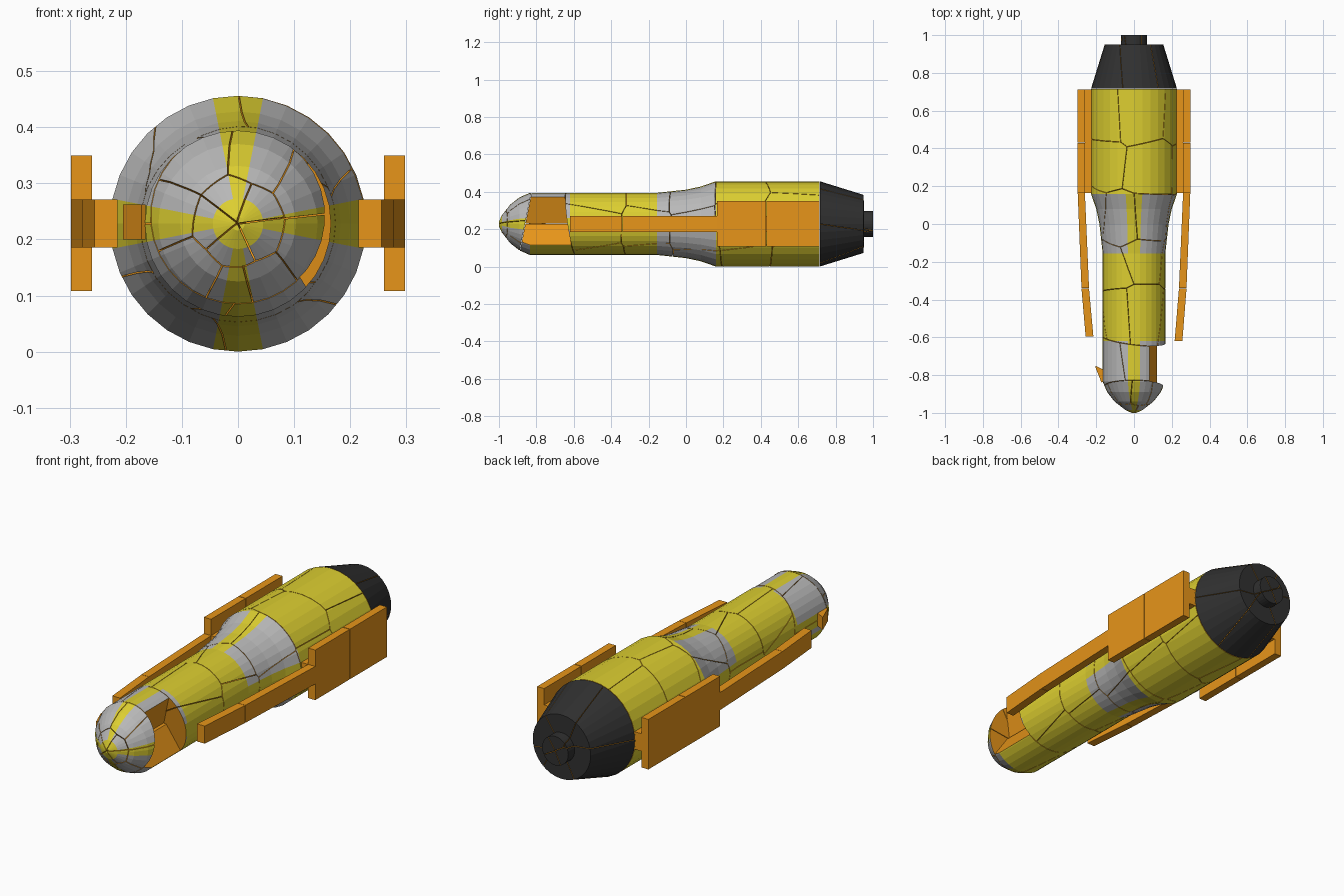
import bpy, bmesh, math, random
from mathutils import Vector

if "Cube" in bpy.data.objects:
    bpy.data.objects.remove(bpy.data.objects["Cube"])

random.seed(7)
CZ = 0.228      # height of the body axis
SIDES = 32
GAP = 0.0012    # half width of the cracks


def material(name, rgb):
    m = bpy.data.materials.new(name)
    m.diffuse_color = (*rgb, 1)
    m.use_nodes = True
    m.node_tree.nodes["Principled BSDF"].inputs["Base Color"].default_value = m.diffuse_color
    return m


MATS = [material("yellow_paint", (0.72, 0.62, 0.03)), material("grey_paint", (0.48, 0.48, 0.48)),
        material("dark_engine", (0.03, 0.03, 0.03)), material("orange_core", (0.8, 0.3, 0.01))]
YELLOW, GREY, DARK, ORANGE = range(4)


def make_object(bm, name):
    bmesh.ops.recalc_face_normals(bm, faces=bm.faces[:])
    me = bpy.data.meshes.new(name)
    bm.to_mesh(me)
    bm.free()
    for m in MATS:
        me.materials.append(m)
    ob = bpy.data.objects.new(name, me)
    bpy.context.collection.objects.link(ob)
    return ob


# Body profile (y, radius), revolved around the long axis
PROFILE = [(-1.0, 0.012), (-0.985, 0.045), (-0.94, 0.103), (-0.89, 0.142), (-0.835, 0.166),
           (-0.62, 0.166), (-0.155, 0.166), (0.0, 0.183), (0.08, 0.2), (0.16, 0.228),
           (0.715, 0.228), (0.95, 0.155), (0.951, 0.07), (1.0, 0.07)]


def paint(ring, side):
    y = (PROFILE[ring][0] + PROFILE[ring + 1][0]) / 2
    stripe = side % 8 in (0, 7)
    if y > 0.715:
        return DARK
    if stripe or y < -0.985:
        return YELLOW
    if -0.155 < y < 0.16 or y < -0.835:
        return GREY
    if y < -0.62 and math.sin(math.tau * (side + 0.5) / SIDES) > -0.4:
        return GREY
    return YELLOW


def make_body():
    bm = bmesh.new()
    rings = [[bm.verts.new((r * math.cos(math.tau * i / SIDES), y,
                            CZ + r * math.sin(math.tau * i / SIDES)))
              for i in range(SIDES)] for y, r in PROFILE]
    for k in range(len(rings) - 1):
        for i in range(SIDES):
            j = (i + 1) % SIDES
            f = bm.faces.new((rings[k][i], rings[k][j], rings[k + 1][j], rings[k + 1][i]))
            f.material_index = paint(k, i)
    bm.faces.new(rings[0])
    bm.faces.new(rings[-1]).material_index = DARK
    bmesh.ops.recalc_face_normals(bm, faces=bm.faces[:])
    return bm


def cut(bm, co, no):
    """Remove everything on the side the normal points to and cap the cut."""
    if not bm.faces:
        return
    no = Vector(no).normalized()
    res = bmesh.ops.bisect_plane(bm, geom=bm.verts[:] + bm.edges[:] + bm.faces[:], dist=1e-6,
                                 plane_co=Vector(co) - no * GAP, plane_no=no, clear_outer=True)
    edges = [e for e in res["geom_cut"] if isinstance(e, bmesh.types.BMEdge) and e.is_boundary]
    if edges:
        bmesh.ops.edgeloop_fill(bm, edges=edges, mat_nr=ORANGE)


def ring_seeds(y, n, radius, jitter):
    a0 = random.uniform(0, math.tau)
    out = []
    for i in range(n):
        a = a0 + math.tau * i / n + random.uniform(-0.25, 0.25)
        out.append(Vector((radius * math.cos(a), y + random.uniform(-jitter, jitter),
                           CZ + radius * math.sin(a))))
    return out


def shatter(name, planes, seeds):
    """Split one region of the body into cells around the seed points."""
    for i, s in enumerate(seeds):
        bm = make_body()
        for co, no in planes:
            cut(bm, co, no)
        for t in seeds:
            if t is not s:
                cut(bm, (s + t) / 2, t - s)
        if bm.faces:
            make_object(bm, f"{name}_shard_{i + 1}")
        else:
            bm.free()


# Region borders
nose_co, nose_no = Vector((0, -0.86, CZ)), Vector((0, 1, -0.2))
rear_co, rear_no = Vector((0, -0.615, CZ)), Vector((0.12, 1, 0.15))

# Nose
shatter("nose", [(nose_co, nose_no)],
        ring_seeds(-0.985, 5, 0.025, 0.004) + ring_seeds(-0.9, 8, 0.1, 0.01))

# Front section with a broken-out hollow on the right side
front = [(nose_co, -nose_no), (rear_co, rear_no)]
shatter("front_upper", front + [((0, 0, CZ), (0, 0, -1)), ((0.085, 0, 0.375), (0.8, 0, -0.25))],
        [Vector((-0.1, -0.74, 0.3)), Vector((0.02, -0.72, 0.34))])
shatter("front_lower", front + [((0, 0, CZ), (0, 0, 1)), ((0.12, 0, 0.12), (0.8, 0, 0.5))],
        [Vector((-0.1, -0.75, 0.15)), Vector((0.05, -0.72, 0.11))])

# Main body and engine
main = []
for y, n, r in [(-0.48, 5, 0.1), (-0.2, 5, 0.1), (0.04, 6, 0.12), (0.3, 5, 0.14), (0.58, 5, 0.14)]:
    main += ring_seeds(y, n, r, 0.04)
shatter("main_body", [(rear_co, -rear_no), ((0, 0.715, CZ), (0, 1, 0))], main)
shatter("engine", [((0, 0.715, CZ), (0, -1, 0))], ring_seeds(0.84, 6, 0.1, 0.02))


def prism(name, outline, z0, z1, side):
    """Orange block with an (x, y) outline, mirrored by side."""
    bm = bmesh.new()
    f = bm.faces.new([bm.verts.new((side * x, y, z0)) for x, y in outline])
    res = bmesh.ops.extrude_face_region(bm, geom=[f])
    bmesh.ops.translate(bm, vec=(0, 0, z1 - z0),
                        verts=[v for v in res["geom"] if isinstance(v, bmesh.types.BMVert)])
    for f in bm.faces:
        f.material_index = ORANGE
    return make_object(bm, name)


# Side fins: upright plate, mount to the body, and long forward arm
for label, s, tip in (("right", 1, -0.62), ("left", -1, -0.595)):
    prism(f"{label}_fin_plate_front", [(0.26, 0.165), (0.298, 0.165), (0.298, 0.428), (0.26, 0.428)],
          0.108, 0.35, s)
    prism(f"{label}_fin_plate_rear", [(0.26, 0.431), (0.298, 0.431), (0.298, 0.713), (0.26, 0.713)],
          0.108, 0.35, s)
    prism(f"{label}_fin_mount", [(0.215, 0.165), (0.26, 0.165), (0.26, 0.713), (0.215, 0.713)],
          0.186, 0.271, s)
    prism(f"{label}_arm_rear", [(0.26, 0.165), (0.298, 0.165), (0.278, -0.34), (0.238, -0.34)],
          0.186, 0.271, s)
    prism(f"{label}_arm_front", [(0.238, -0.342), (0.278, -0.342), (0.256, tip), (0.215, tip)],
          0.186, 0.271, s)

# Loose fragment on the left of the nose
prism("loose_fragment", [(0.165, -0.835), (0.172, -0.84), (0.205, -0.757), (0.205, -0.75), (0.165, -0.77)],
      0.2, 0.262, -1)
